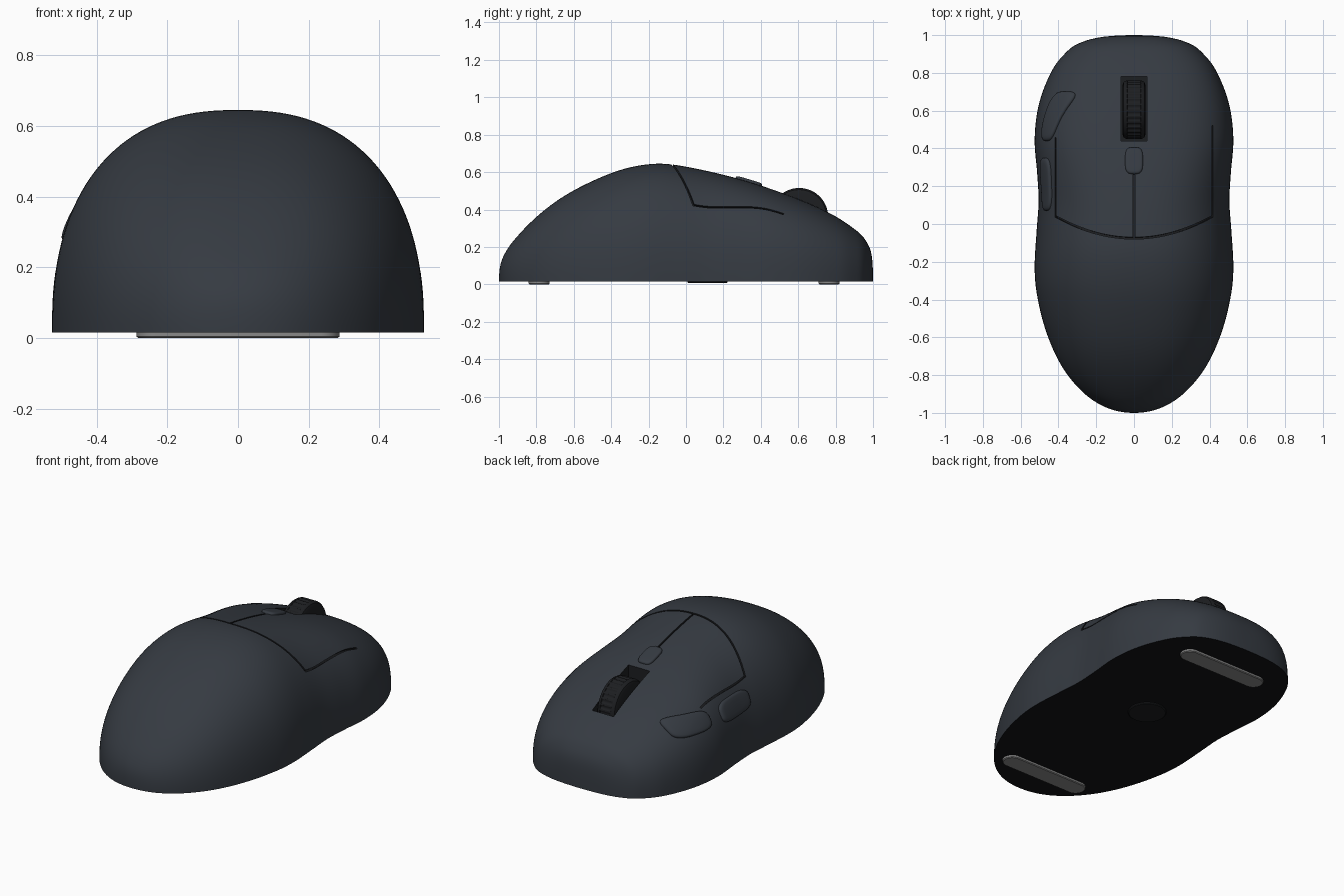
import bpy, bmesh, math
from mathutils import Vector

if "Cube" in bpy.data.objects:
    bpy.data.objects.remove(bpy.data.objects["Cube"])

Z0 = 0.015  # underside of the shell

def material(name, rgb):
    m = bpy.data.materials.new(name)
    m.diffuse_color = (*rgb, 1)
    m.use_nodes = True
    m.node_tree.nodes["Principled BSDF"].inputs["Base Color"].default_value = m.diffuse_color
    return m

SHELL = material("shell", (0.036, 0.043, 0.054))
DARK = material("dark", (0.012, 0.013, 0.015))
BASE = material("base", (0.006, 0.006, 0.007))
FEET = material("feet", (0.25, 0.25, 0.25))

def finish(name, bm, mats, angle=35):
    bmesh.ops.remove_doubles(bm, verts=bm.verts, dist=1e-5)
    bmesh.ops.recalc_face_normals(bm, faces=bm.faces)
    me = bpy.data.meshes.new(name)
    bm.to_mesh(me)
    bm.free()
    ob = bpy.data.objects.new(name, me)
    bpy.context.collection.objects.link(ob)
    for m in mats:
        me.materials.append(m)
    smooth(ob, angle)
    return ob

def smooth(ob, angle=35):
    bpy.ops.object.select_all(action='DESELECT')
    ob.select_set(True)
    bpy.context.view_layer.objects.active = ob
    bpy.ops.object.shade_smooth_by_angle(angle=math.radians(angle))

def loft(bm, rings, cap=True):
    # joins closed rings of points with quads
    vs = [[bm.verts.new(p) for p in r] for r in rings]
    n = len(vs[0])
    for a, b in zip(vs, vs[1:]):
        for i in range(n):
            bm.faces.new((a[i], a[(i + 1) % n], b[(i + 1) % n], b[i]))
    if cap:
        bm.faces.new(vs[0][::-1])
        bm.faces.new(vs[-1])

# Half width and height along y, interpolated over asin(y) so the ends stay round
WIDTH = [(-1, 0), (-.99, .09), (-.96, .172), (-.88, .282), (-.74, .39), (-.555, .47), (-.36, .516),
         (-.22, .526), (-.03, .515), (.12, .505), (.26, .512), (.45, .526), (.635, .503),
         (.82, .43), (.9, .368), (.95, .305), (.99, .17), (1, 0)]
HEIGHT = [(-1, 0), (-.995, .075), (-.96, .165), (-.89, .255), (-.67, .445), (-.46, .555), (-.30, .61),
          (-.14, .63), (.02, .61), (.267, .553), (.52, .472), (.75, .375), (.877, .298),
          (.957, .225), (.995, .125), (1, 0)]

def curve(table, y):
    t = math.asin(max(-1, min(1, y)))
    xs = [math.asin(p[0]) for p in table]
    vs = [p[1] for p in table]
    k = len(xs)
    i = max(j for j in range(k - 1) if xs[j] <= t + 1e-9)
    def slope(j):
        a, b = max(j - 1, 0), min(j + 1, k - 1)
        return (vs[b] - vs[a]) / (xs[b] - xs[a])
    d = xs[i + 1] - xs[i]
    u = (t - xs[i]) / d
    return (vs[i] * (2*u**3 - 3*u*u + 1) + slope(i) * d * (u**3 - 2*u*u + u)
            + vs[i + 1] * (3*u*u - 2*u**3) + slope(i + 1) * d * (u**3 - u*u))

def section(y):
    s = max(0, min(1, y / 0.5))
    return curve(WIDTH, y), curve(HEIGHT, y), 2.4 + 0.4 * s * s * (3 - 2 * s)

def on_top(x, y):
    w, h, n = section(y)
    return Vector((x, y, Z0 + h * max(0, 1 - abs(x / w) ** n) ** (1 / n)))

def on_left(y, z):
    w, h, n = section(y)
    return Vector((-w * max(0, 1 - ((z - Z0) / h) ** n) ** (1 / n), y, z))

def normal(p):
    def f(q):
        w, h, n = section(q.y)
        return abs(q.x / w) ** n + abs((q.z - Z0) / h) ** n
    e = 1e-3
    g = [f(p + Vector(a) * e) - f(p - Vector(a) * e) for a in ((1, 0, 0), (0, 1, 0), (0, 0, 1))]
    return Vector(g).normalized()

# Shell: superellipse sections along y, flat dark underside
bm = bmesh.new()
ROWS, SEGS = 120, 72
grid = []
for r in range(ROWS + 1):
    y = math.sin(math.pi * (r / ROWS - 0.5))
    w, h, n = section(y)
    row = []
    for s in range(SEGS + 1):
        a = math.pi * s / SEGS
        c = math.cos(a)
        x = math.copysign(abs(c) ** (2 / n), c) * w
        row.append(bm.verts.new((x, y, Z0 + h * abs(math.sin(a)) ** (2 / n) if 0 < s < SEGS else Z0)))
    grid.append(row)
for a, b in zip(grid, grid[1:]):
    for s in range(SEGS):
        bm.faces.new((a[s], a[s + 1], b[s + 1], b[s]))
    bm.faces.new((a[SEGS], a[0], b[0], b[SEGS])).material_index = 1
shell = finish("shell", bm, [SHELL, BASE])

def cut(cutter):
    cutter.hide_render = True
    mod = shell.modifiers.new("cut", 'BOOLEAN')
    mod.operation, mod.object, mod.solver = 'DIFFERENCE', cutter, 'EXACT'
    mod.material_mode = 'TRANSFER'
    bpy.context.view_layer.objects.active = shell
    bpy.ops.object.modifier_apply(modifier=mod.name)
    bpy.data.objects.remove(cutter)

# Seams: thin grooves following the shell
def seam(points, half=0.005, depth=0.014):
    bm = bmesh.new()
    pts = [on_top(*p) for p in points]
    rings = []
    for i, p in enumerate(pts):
        nrm = normal(p)
        t = pts[min(i + 1, len(pts) - 1)] - pts[max(i - 1, 0)]
        side = t.cross(nrm).normalized() * half
        up, down = nrm * 0.02, nrm * -depth
        rings.append([p + side + up, p - side + up, p - side + down, p + side + down])
    loft(bm, rings)
    cut(finish("seam_cutter", bm, [DARK]))

seam([(x, -.075 + .115 * (x / .415) ** 2) for x in [-.418 + .836 * i / 40 for i in range(41)]])
seam([(0.0005, -.073 + .36 * i / 12) for i in range(13)])
seam([(.4155, .037 + .485 * i / 20) for i in range(21)])
seam([(-.4155, .037 + .42 * i / 20) for i in range(21)])

# Wheel slot
bm = bmesh.new()
loft(bm, [[(x, y, z) for x, y in ((-.07, .44), (.07, .44), (.07, .78), (-.07, .78))] for z in (.19, .75)])
cut(finish("slot_cutter", bm, [DARK]))
smooth(shell)

# Scroll wheel with a ribbed tread
bm = bmesh.new()
prof = [(-.06, .02, 0), (-.06, .132, 0), (-.055, .146, 0), (-.045, .153, 0), (-.036, .155, 0), (-.034, .155, 1),
        (.034, .155, 1), (.036, .155, 0), (.045, .153, 0), (.055, .146, 0), (.06, .132, 0), (.06, .02, 0)]
rings = []
for x, r, rib in prof:
    ring = []
    for j in range(120):
        a, rr = 2 * math.pi * j / 120, r - (0.005 if rib and j % 4 < 2 else 0)
        ring.append((x, .605 + rr * math.cos(a), .36 + rr * math.sin(a)))
    rings.append(ring)
loft(bm, rings)
finish("scroll_wheel", bm, [DARK])

# Buttons: rounded pads that follow the shell
def pad(name, project, cu, cv, hu, hv, lift, power=3.5):
    bm = bmesh.new()
    rings = []
    for s, k in ((1, -1.2), (1, .3), (.97, .65), (.9, .9), (.78, 1), (.5, 1), (.25, 1), (.05, 1)):
        ring = []
        for j in range(48):
            a = 2 * math.pi * j / 48
            c, d = math.cos(a), math.sin(a)
            p = project(cu + s * hu * math.copysign(abs(c) ** (2 / power), c),
                        cv + s * hv * math.copysign(abs(d) ** (2 / power), d))
            ring.append(p + normal(p) * lift * k)
        rings.append(ring)
    loft(bm, rings)
    finish(name, bm, [SHELL], 50)

pad("middle_button", on_top, 0, .335, .047, .07, .013)
pad("rear_side_button", on_left, .21, .325, .14, .055, .016)
pad("front_side_button", on_left, .57, .34, .13, .048, .016)

# Underside: glide feet and sensor disc
def plate(name, half_len, r, y, z, mat):
    bm = bmesh.new()
    rings = []
    for zz, inset in ((Z0 + .003, 0), (z + .004, 0), (z, .005)):
        ring = []
        for j in range(48):
            a = 2 * math.pi * (j + .5) / 48
            ring.append((math.copysign(half_len - r, math.cos(a)) + (r - inset) * math.cos(a),
                         y + (r - inset) * math.sin(a), zz))
        rings.append(ring)
    loft(bm, rings)
    finish(name, bm, [mat])

plate("rear_foot", .287, .056, -.785, 0, FEET)
plate("front_foot", .287, .056, .765, 0, FEET)
plate("sensor_disc", .107, .107, .115, .006, DARK)
